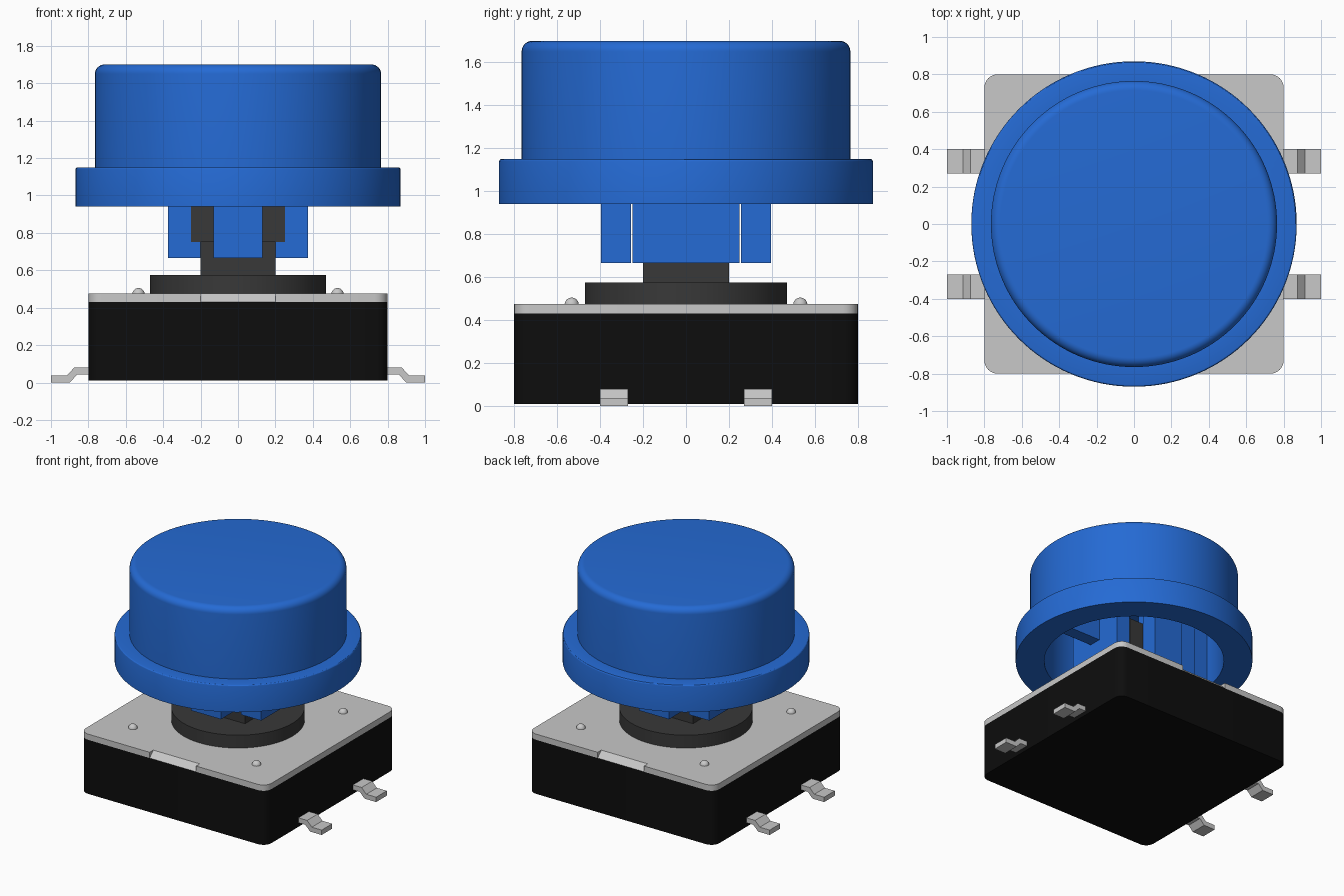
import bpy, bmesh, math
from mathutils import Vector

cube = bpy.data.objects.get("Cube")
if cube:
    bpy.data.objects.remove(cube, do_unlink=True)


def material(name, rgb, rough=0.6):
    m = bpy.data.materials.new(name)
    m.use_nodes = True
    m.diffuse_color = (*rgb, 1)
    p = m.node_tree.nodes["Principled BSDF"]
    p.inputs["Base Color"].default_value = (*rgb, 1)
    p.inputs["Roughness"].default_value = rough
    return m


BLUE = material("cap blue", (0.018, 0.145, 0.66))
METAL = material("light metal grey", (0.58, 0.58, 0.58))
BLACK = material("housing black", (0.004, 0.004, 0.004))
DARK = material("plunger dark grey", (0.04, 0.04, 0.04))


def finish(bm, name, mat):
    bmesh.ops.recalc_face_normals(bm, faces=bm.faces)
    me = bpy.data.meshes.new(name)
    bm.to_mesh(me)
    bm.free()
    me.materials.append(mat)
    ob = bpy.data.objects.new(name, me)
    bpy.context.collection.objects.link(ob)
    bpy.ops.object.select_all(action='DESELECT')
    ob.select_set(True)
    bpy.context.view_layer.objects.active = ob
    bpy.ops.object.shade_smooth_by_angle(angle=math.radians(30))
    return ob


def lathe(name, profile, mat, steps=96, centre=(0, 0, 0)):
    """Spin an (r, z) profile around the vertical axis."""
    bm = bmesh.new()
    c = Vector(centre)
    vs = [bm.verts.new(c + Vector((r, 0, z))) for r, z in profile]
    es = [bm.edges.new(p) for p in zip(vs, vs[1:])]
    bmesh.ops.spin(bm, geom=vs + es, cent=c, axis=(0, 0, 1),
                   angle=math.tau, steps=steps)
    bmesh.ops.remove_doubles(bm, verts=bm.verts, dist=1e-4)
    return finish(bm, name, mat)


def extrude(name, points, vec, mat):
    """Extrude a closed 3D outline along a vector."""
    bm = bmesh.new()
    f = bm.faces.new([bm.verts.new(p) for p in points])
    g = bmesh.ops.extrude_face_region(bm, geom=[f], use_keep_orig=True)
    bmesh.ops.translate(bm, vec=vec,
                        verts=[v for v in g["geom"] if isinstance(v, bmesh.types.BMVert)])
    return finish(bm, name, mat)


def box(name, x0, x1, y0, y1, z0, z1, mat):
    pts = [(x0, y0, z0), (x1, y0, z0), (x1, y1, z0), (x0, y1, z0)]
    return extrude(name, pts, (0, 0, z1 - z0), mat)


def arc(cx, cy, r, a0, a1, n=6):
    return [(cx + r * math.cos(math.radians(a0 + (a1 - a0) * i / n)),
             cy + r * math.sin(math.radians(a0 + (a1 - a0) * i / n)))
            for i in range(n + 1)]


def rounded_square(h, r, z, notch=0):
    """Rounded square outline, optionally notched at front and back."""
    k = h - r
    pts = arc(k, k, r, 0, 90)
    back = [(0.2, h), (0.2, h - notch), (-0.2, h - notch), (-0.2, h)] if notch else []
    pts += back + arc(-k, k, r, 90, 180) + arc(-k, -k, r, 180, 270)
    pts += [(-x, -y) for x, y in back] + arc(k, -k, r, 270, 360)
    return [(x, y, z) for x, y in pts]


# Housing and metal cover plate
extrude("housing", rounded_square(0.8, 0.07, 0.01), (0, 0, 0.42), BLACK)
extrude("cover_plate", rounded_square(0.8, 0.07, 0.43, 0.045), (0, 0, 0.045), METAL)
for s, side in ((-1, "front"), (1, "back")):
    extrude(side + "_plate_chamfer",
            [(-0.2, s * 0.8, 0.43), (-0.2, s * 0.755, 0.43), (-0.2, s * 0.755, 0.475)],
            (0.4, 0, 0), METAL)

# Rivets and bent terminals, four of each
LEG = [(0.78, 0.08), (0.875, 0.08), (0.915, 0.038), (1, 0.038),
       (1, 0), (0.9, 0), (0.86, 0.042), (0.78, 0.042)]
for sx, lr in ((1, "left"), (-1, "right")):
    for sy, fb in ((-1, "front"), (1, "back")):
        dome = [(r, 0.472 + z) for r, z in arc(0, 0, 0.033, 0, 90)]
        lathe(f"{fb}_{lr}_rivet", dome, METAL, 24, (sx * 0.532, sy * 0.532, 0))
        extrude(f"{fb}_{lr}_terminal", [(sx * x, sy * 0.27, z) for x, z in LEG],
                (0, sy * 0.13, 0), METAL)

# Plunger: round collar, square neck, wider square head
lathe("plunger_collar", [(0, 0.47), (0.47, 0.47), (0.47, 0.575), (0, 0.575)], DARK)
box("plunger_neck", -0.2, 0.2, -0.2, 0.2, 0.57, 0.76, DARK)
box("plunger_head", -0.25, 0.25, -0.25, 0.25, 0.75, 1.1, DARK)

# Hollow cap with flange
cap = [(0, 1.55), (0.66, 1.55), (0.66, 0.94), (0.87, 0.94)]
cap += arc(0.858, 1.138, 0.012, 0, 90, 3) + [(0.765, 1.15)]
cap += arc(0.715, 1.65, 0.05, 0, 90, 8) + [(0, 1.7)]
lathe("cap", cap, BLUE, 128)

# Hooked clips at the sides, plain clips at front and back, ribs to the wall
HOOK = [(0.2, 0.665), (0.375, 0.665), (0.375, 1.56), (0.251, 1.56),
        (0.251, 0.82), (0.23, 0.815), (0.21, 0.795), (0.201, 0.765)]
for s, lr, fb in ((1, "left", "back"), (-1, "right", "front")):
    extrude(lr + "_hooked_clip", [(s * x, -0.25, z) for x, z in HOOK],
            (0, 0.5, 0), BLUE)
    y0, y1 = sorted((s * 0.256, s * 0.395))
    box(fb + "_clip", -0.13, 0.13, y0, y1, 0.665, 1.56, BLUE)
    x0, x1 = sorted((s * 0.37, s * 0.68))
    box(lr + "_cap_rib", x0, x1, -0.05, 0.05, 0.96, 1.56, BLUE)
